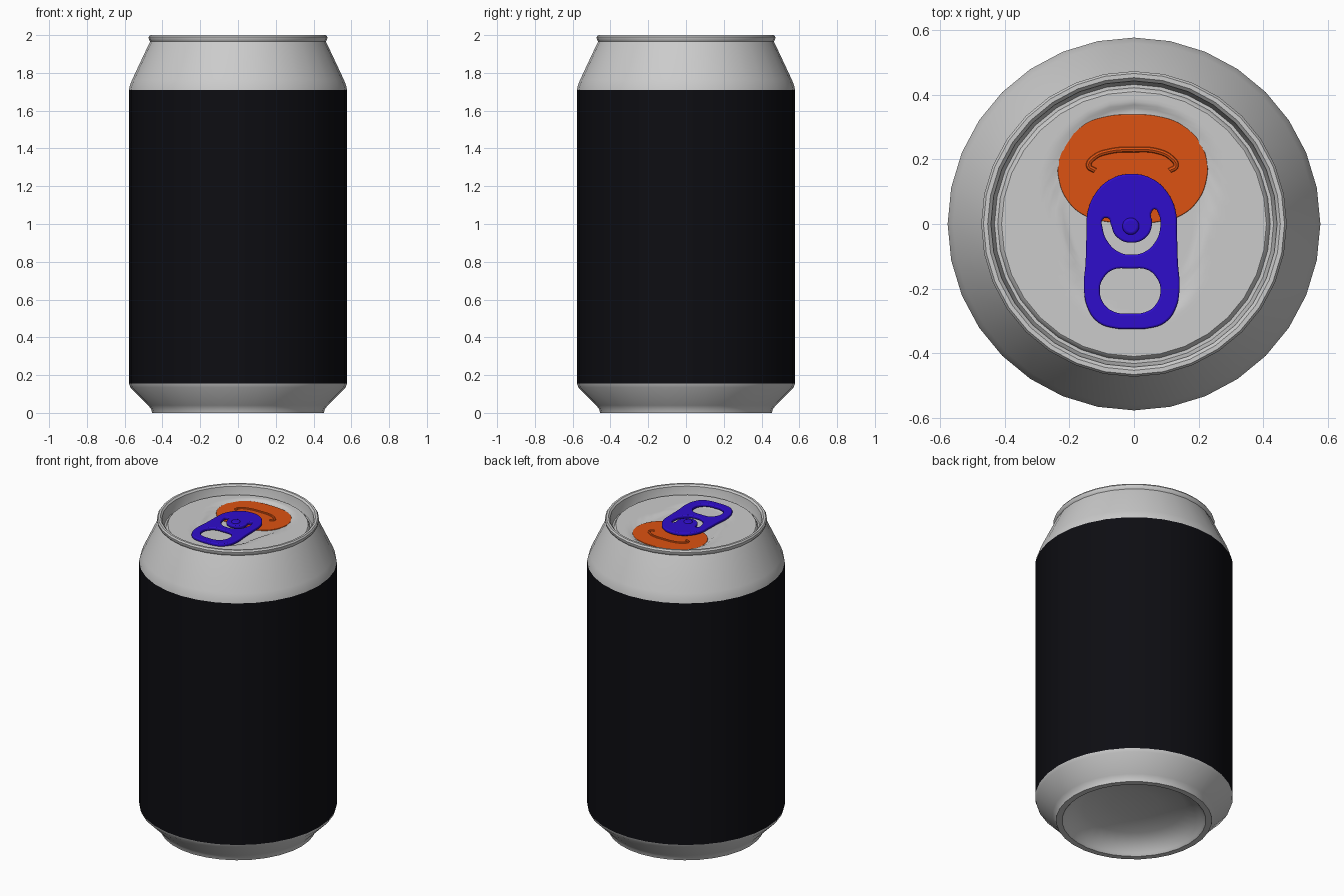
import bpy, bmesh, math

if "Cube" in bpy.data.objects:
    bpy.data.objects.remove(bpy.data.objects["Cube"])

SIDES = 32


def paint(ob, name, rgb):
    m = bpy.data.materials.new(name)
    m.diffuse_color = (*rgb, 1)
    m.use_nodes = True
    m.node_tree.nodes["Principled BSDF"].inputs["Base Color"].default_value = m.diffuse_color
    ob.data.materials.append(m)


def smooth(ob, deg=35):
    bpy.ops.object.select_all(action='DESELECT')
    ob.select_set(True)
    bpy.context.view_layer.objects.active = ob
    bpy.ops.object.shade_smooth_by_angle(angle=math.radians(deg))


def lathe(name, profile, height=None, deg=35):
    """Revolve (radius, z) points; height(x, y) may add relief."""
    bm = bmesh.new()
    rings = []
    for r, z in profile:
        n = SIDES if r > 0 else 1
        ring = []
        for i in range(n):
            a = 2 * math.pi * i / SIDES
            x, y = r * math.cos(a), r * math.sin(a)
            ring.append(bm.verts.new((x, y, z + (height(x, y) if height else 0))))
        rings.append(ring)
    for a, b in zip(rings, rings[1:]):
        for i in range(SIDES):
            j = (i + 1) % SIDES
            if len(b) == 1:
                bm.faces.new((a[i], a[j], b[0]))
            else:
                bm.faces.new((a[i], a[j], b[j], b[i]))
    me = bpy.data.meshes.new(name)
    bm.to_mesh(me)
    bm.free()
    ob = bpy.data.objects.new(name, me)
    bpy.context.collection.objects.link(ob)
    smooth(ob, deg)
    return ob


def plate(name, outlines, z, thick, bevel, fill=True):
    """Smooth closed outlines (later ones cut holes) turned into a rounded plate."""
    cu = bpy.data.curves.new(name, 'CURVE')
    cu.dimensions = '2D' if fill else '3D'
    cu.fill_mode = 'BOTH' if fill else 'FULL'
    cu.extrude, cu.bevel_depth, cu.bevel_resolution = thick, bevel, 2
    cu.resolution_u = 6
    for pts in outlines:
        s = cu.splines.new('BEZIER')
        s.bezier_points.add(len(pts) - 1)
        s.use_cyclic_u = fill
        for p, (x, y) in zip(s.bezier_points, pts):
            p.co = (x, y, 0)
            p.handle_left_type = p.handle_right_type = 'AUTO'
    ob = bpy.data.objects.new(name, cu)
    bpy.context.collection.objects.link(ob)
    ob.location.z = z
    bpy.ops.object.select_all(action='DESELECT')
    ob.select_set(True)
    bpy.context.view_layer.objects.active = ob
    bpy.ops.object.convert(target='MESH')
    ob = bpy.context.object
    smooth(ob, 40)
    return ob


def mirrored(half, cx):
    """Half outline (top to bottom) mirrored about x = cx."""
    other = [(-x, y) for x, y in reversed(half) if x > 0]
    return [(x + cx, y) for x, y in half + other]


# Can wall: shoulder with rolled rim, label, base with domed underside
lathe("shoulder_and_rim", [
    (.577, 1.71), (.572, 1.735), (.56, 1.765), (.473, 1.95), (.464, 1.966),
    (.472, 1.976), (.473, 1.99), (.466, 2.0), (.453, 2.0), (.443, 1.99),
    (.438, 1.95), (.432, 1.928), (.422, 1.928), (.415, 1.945), (.408, 1.95)])
label = lathe("label", [(.577, .155), (.577, 1.71)])
paint(label, "label_black", (.004, .004, .006))
lathe("base", [
    (0, .12), (.15, .115), (.3, .09), (.385, .05), (.408, .015), (.42, 0),
    (.455, 0), (.46, .02), (.475, .04), (.57, .135), (.577, .155)][::-1])


# Lid with a shallow tapered recess around the mouth and tab
def recess(x, y):
    t = min(1, max(0, (y + .12) / .24))
    cy, r = -.12 + .24 * t, .195 + .065 * t
    d = (r - math.hypot(x, y - cy)) / .025
    d = min(1, max(0, d))
    return -.012 * d * d * (3 - 2 * d)


lathe("lid", [(.41 * (1 - i / 40), 1.95) for i in range(40)] + [(0, 1.95)], recess)

# Tear panel and its curved bead
ORANGE = (.72, .085, .006)
mouth = plate("mouth_panel", [mirrored(
    [(0, .336), (.08, .33), (.15, .305), (.2, .26), (.226, .2), (.226, .14),
     (.2, .075), (.15, .03), (.08, .01), (0, .005)], -.004)], 1.939, .001, .003)
paint(mouth, "panel_orange", ORANGE)
bead = plate("mouth_bead", [[(-.12, .165), (-.14, .18), (-.125, .205), (-.07, .226), (0, .23),
                             (.07, .226), (.115, .205), (.13, .18), (.11, .165)]],
             1.941, 0, .009, False)
paint(bead, "bead_orange", ORANGE)

# Pull tab with finger hole and curved slot round the rivet
BLUE = (.028, .004, .6)
outer = mirrored([(0, .149), (.06, .135), (.105, .095), (.13, .04), (.134, -.03),
                  (.137, -.12), (.142, -.2), (.13, -.26), (.1, -.3), (.05, -.317),
                  (0, -.319)], -.007)
finger = mirrored([(0, -.132), (.055, -.136), (.088, -.165), (.1, -.205), (.085, -.252),
                   (.05, -.278), (0, -.283)], -.012)
slot = [(-.1, .02), (-.102, -.02), (-.085, -.06), (-.05, -.092), (-.008, -.101),
        (.035, -.092), (.07, -.06), (.086, -.02), (.083, .03), (.065, .052), (.047, .035),
        (.05, 0), (.035, -.035), (-.008, -.052), (-.05, -.035), (-.066, 0), (-.075, .022)]
tab = plate("pull_tab", [outer, finger, slot], 1.957, .004, .006)
paint(tab, "tab_blue", BLUE)

# Rivet
rivet = plate("rivet", [mirrored([(0, .018), (.018, 0), (0, -.018)], 0)], 1.957, .01, .008)
rivet.location.x, rivet.location.y = -.01, -.007
paint(rivet, "rivet_blue", BLUE)
